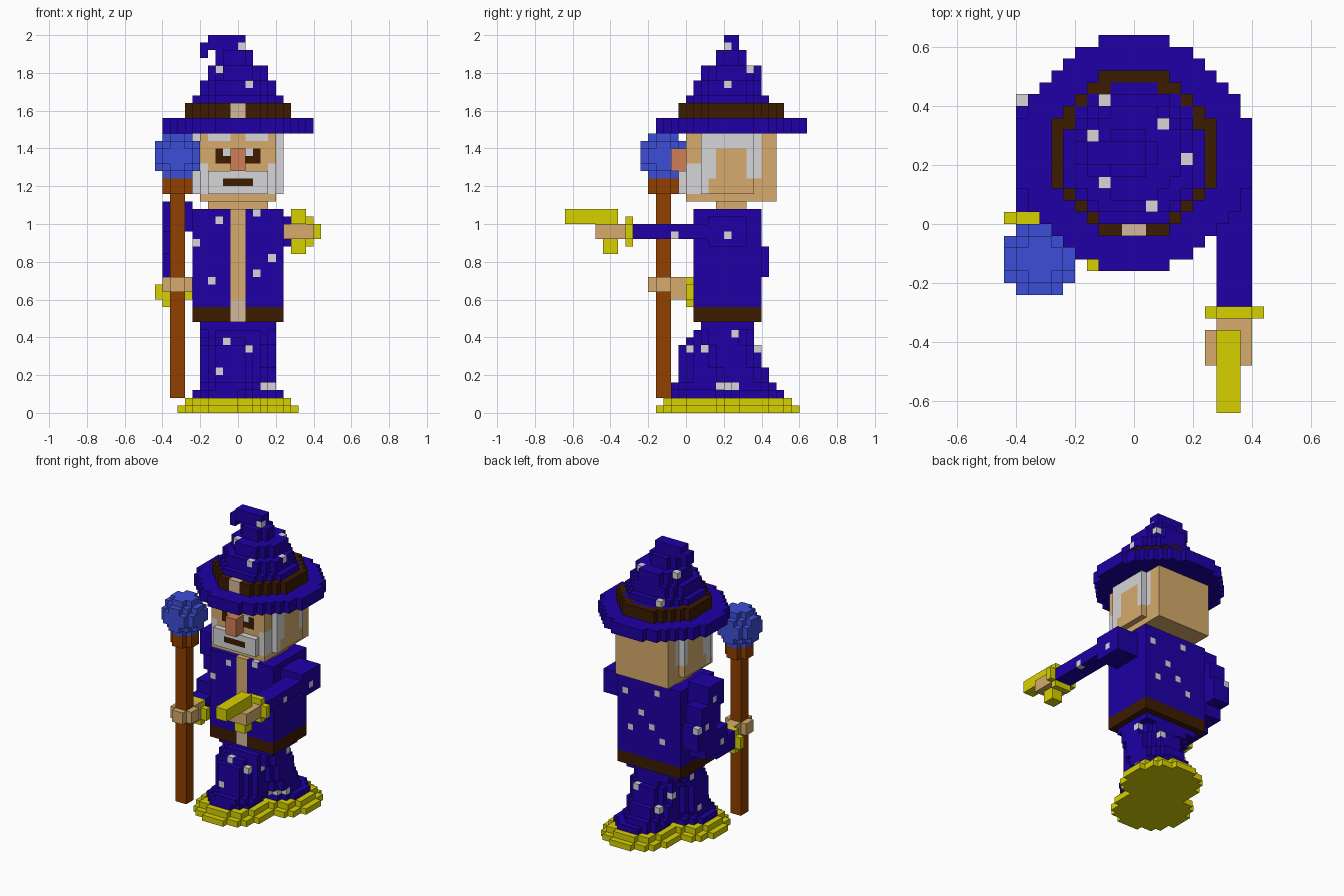
import bpy
import bmesh
from mathutils import Vector

UNIT = 0.04  # edge of one block

if "Cube" in bpy.data.objects:
    bpy.data.objects.remove(bpy.data.objects["Cube"], do_unlink=True)

COLOURS = {
    "robe_blue": (0.013, 0.0, 0.375),
    "dark_brown": (0.046, 0.011, 0.0),
    "staff_wood": (0.28, 0.05, 0.0),
    "gold": (0.68, 0.64, 0.0),
    "skin": (0.67, 0.41, 0.15),
    "hair_grey": (0.67, 0.66, 0.68),
    "orb_blue": (0.047, 0.076, 0.67),
    "nose_pink": (0.63, 0.21, 0.095),
    "pale_buckle": (0.65, 0.48, 0.33),
}
mats = {}
for name, rgb in COLOURS.items():
    m = bpy.data.materials.new(name)
    m.use_nodes = True
    m.diffuse_color = (*rgb, 1)
    bsdf = m.node_tree.nodes["Principled BSDF"]
    bsdf.inputs["Base Color"].default_value = (*rgb, 1)
    mats[name] = m

parts = {}      # part name -> {cell: colour}
occupied = set()


def add(part, cells, colour):
    """Claim free cells for a part."""
    store = parts.setdefault(part, {})
    for c in cells:
        if c not in occupied:
            occupied.add(c)
            store[c] = colour


def box(x0, x1, y0, y1, z0, z1):
    return [(x, y, z) for x in range(x0, x1) for y in range(y0, y1)
            for z in range(z0, z1)]


def disc(x0, x1, y0, y1, z0, z1, power=2.0, limit=1.0):
    """Rounded slab filling the given bounds."""
    cx, cy, rx, ry = (x0 + x1) / 2, (y0 + y1) / 2, (x1 - x0) / 2, (y1 - y0) / 2
    return [c for c in box(x0, x1, y0, y1, z0, z1)
            if abs((c[0] + .5 - cx) / rx) ** power
            + abs((c[1] + .5 - cy) / ry) ** power <= limit]


def stride(half, front, back, size, z0, z1, power=2.0):
    """Two overlapping discs: right foot forward, left foot back."""
    return (disc(-half, size - half, front, front + size, z0, z1, power)
            + disc(half - size, half, back - size, back, z0, z1, power))


def paint(part, bounds, colour):
    for c in box(*bounds):
        if c in parts[part]:
            parts[part][c] = colour


def spot(part, axis, sign, *places):
    """Colour the outermost cell seen along an axis at each place."""
    rest = [a for a in range(3) if a != axis]
    for p in places:
        hits = [c for c in parts[part] if (c[rest[0]], c[rest[1]]) == p]
        if hits:
            parts[part][max(hits, key=lambda c: sign * c[axis])] = "hair_grey"


# Base and skirt, both following the stride
add("base", stride(8, -4, 15, 12, 0, 1) + stride(7, -3, 14, 10, 1, 2), "gold")
for z0, z1, half, front, back, size in (
        (2, 3, 6, -2, 13, 8), (3, 4, 5, -2, 12, 8), (4, 6, 5, -1, 11, 8),
        (6, 9, 5, -1, 10, 8), (9, 10, 5, 0, 9, 8), (10, 11, 5, 1, 9, 8)):
    add("skirt", stride(half, front, back, size, z0, z1, 2.6), "robe_blue")
add("skirt", box(-5, 5, 2, 9, 11, 12), "robe_blue")
spot("skirt", 1, -1, (-2, 9), (1, 8), (-3, 5), (3, 3))
spot("skirt", 0, 1, (2, 8), (6, 10), (9, 8), (4, 3), (6, 3))
spot("skirt", 0, -1, (3, 4), (7, 7), (5, 10))
spot("skirt", 1, 1, (-2, 5), (2, 8))

# Belt and tunic
add("belt", box(-6, 6, 1, 10, 12, 14), "dark_brown")
paint("belt", (-1, 1, 1, 2, 12, 14), "pale_buckle")
add("tunic", box(-6, 6, 1, 10, 14, 27), "robe_blue")
paint("tunic", (-1, 1, 1, 2, 14, 27), "skin")
paint("tunic", (-1, 1, 1, 2, 14, 15), "pale_buckle")
spot("tunic", 1, -1, (-3, 25), (2, 26), (4, 20), (2, 18), (-6, 22), (-4, 17))
spot("tunic", 1, 1, (-2, 25), (1, 21), (3, 18), (-3, 17), (4, 24), (-1, 19))

# Left arm, pointing forward
add("left_arm", box(6, 10, 3, 8, 22, 26) + box(7, 10, -7, 3, 23, 25), "robe_blue")
spot("left_arm", 0, 1, (5, 23), (-2, 23))
add("left_cuff", box(6, 11, -8, -7, 23, 25) + box(7, 10, -8, -7, 22, 26), "gold")
add("left_hand", box(7, 10, -12, -8, 23, 25) + box(6, 7, -12, -9, 23, 25), "skin")
add("wand", box(7, 9, -16, -9, 25, 27) + box(7, 9, -11, -9, 21, 23), "gold")

# Right arm, bent at the elbow
add("right_arm", box(-10, -6, 4, 8, 24, 28) + box(-10, -7, 5, 10, 21, 25)
    + box(-10, -7, 6, 11, 18, 22) + box(-10, -7, 3, 9, 16, 20)
    + box(-10, -7, 1, 6, 15, 18), "robe_blue")
spot("right_arm", 2, 1, (-10, 10))
spot("right_arm", 0, -1, (6, 25), (8, 21), (4, 17))
add("right_cuff", box(-11, -6, 0, 1, 15, 17) + box(-10, -7, 0, 1, 14, 18), "gold")

# Staff, with the hand wrapped around it
add("staff", box(-9, -7, -4, -2, 2, 29), "staff_wood")
add("staff_collar", disc(-10, -6, -5, -1, 29, 31), "staff_wood")
add("orb", [c for c in box(-11, -5, -6, 0, 31, 37)
            if (Vector(c) + Vector((8.5, 3.5, -33.5))).length_squared <= 9.5], "orb_blue")
add("right_hand", disc(-10, -6, -5, -1, 16, 18) + box(-9, -7, -2, 0, 15, 18), "skin")

# Neck, beard, nose and head
add("neck", box(-4, 4, 4, 8, 27, 28), "skin")
add("beard", box(-4, 4, -1, 0, 29, 32), "hair_grey")
paint("beard", (-2, 2, -1, 0, 30, 31), "dark_brown")
add("nose", box(-1, 1, -2, 0, 32, 35), "nose_pink")
add("head", box(-5, 5, 0, 12, 28, 37), "skin")
paint("head", (-5, 5, 0, 2, 29, 32), "hair_grey")
for side in (-1, 1):
    def face(a, b, z, colour):
        lo, hi = sorted((a * side, b * side))
        paint("head", (lo, hi, 0, 1, z, z + 1), colour)
    face(4, 5, 32, "hair_grey")
    face(1, 4, 36, "hair_grey")
    face(1, 2, 34, "hair_grey")
    face(2, 3, 34, "dark_brown")
    face(1, 3, 33, "dark_brown")

# Side hair with ears, one block proud of the head
for side, x, skull in (("right", -6, -5), ("left", 5, 4)):
    hair = side + "_side_hair"
    paint("head", (skull, skull + 1, 0, 2, 32, 33), "hair_grey")
    paint("head", (skull, skull + 1, 9, 10, 31, 37), "hair_grey")
    add(hair, box(x, x + 1, 2, 9, 29, 37), "hair_grey")
    paint(hair, (x, x + 1, 3, 9, 29, 31), "skin")
    paint(hair, (x, x + 1, 4, 8, 31, 35), "skin")

# Hat: brim, band, stepped cone and drooping tip
add("hat_brim", disc(-10, 10, -4, 16, 37, 39, 2, 0.966), "robe_blue")
add("hat_cone", disc(-6, 6, 0, 12, 39, 41), "robe_blue")
add("hat_band", disc(-7, 7, -1, 13, 39, 41), "dark_brown")
paint("hat_band", (-1, 1, -1, 0, 39, 41), "pale_buckle")
for bounds in ((-6, 6, 0, 11, 41, 42), (-5, 5, 1, 10, 42, 44),
               (-4, 4, 2, 10, 44, 46), (-3, 2, 4, 8, 46, 48)):
    add("hat_cone", disc(*bounds, 2.2), "robe_blue")
add("hat_tip", box(-4, 1, 5, 7, 48, 50) + box(-5, -4, 5, 7, 47, 49), "robe_blue")
spot("hat_cone", 2, 1, (-3, 10), (2, 8), (-4, 7), (4, 5), (-3, 3), (1, 1))
spot("hat_tip", 1, -1, (0, 48))

# Turn every part into a mesh of its exposed block faces
for name, cells in parts.items():
    bm = bmesh.new()
    verts = {}
    used = sorted(set(cells.values()))
    for cell, colour in cells.items():
        for axis in range(3):
            for sign in (0, 1):
                step = list(cell)
                step[axis] += 2 * sign - 1
                if tuple(step) in occupied:
                    continue
                corners = []
                for p, q in ((0, 0), (1, 0), (1, 1), (0, 1)):
                    v = list(cell)
                    v[axis] += sign
                    v[(axis + 1) % 3] += p
                    v[(axis + 2) % 3] += q
                    key = tuple(v)
                    if key not in verts:
                        verts[key] = bm.verts.new(Vector(key) * UNIT)
                    corners.append(verts[key])
                f = bm.faces.new(corners if sign else corners[::-1])
                f.material_index = used.index(colour)
    # Merge flat neighbours of the same colour
    bmesh.ops.dissolve_limit(bm, angle_limit=0.01, verts=bm.verts[:],
                             edges=bm.edges[:], delimit={'MATERIAL'})
    mesh = bpy.data.meshes.new(name)
    bm.to_mesh(mesh)
    bm.free()
    for colour in used:
        mesh.materials.append(mats[colour])
    bpy.context.scene.collection.objects.link(bpy.data.objects.new(name, mesh))
